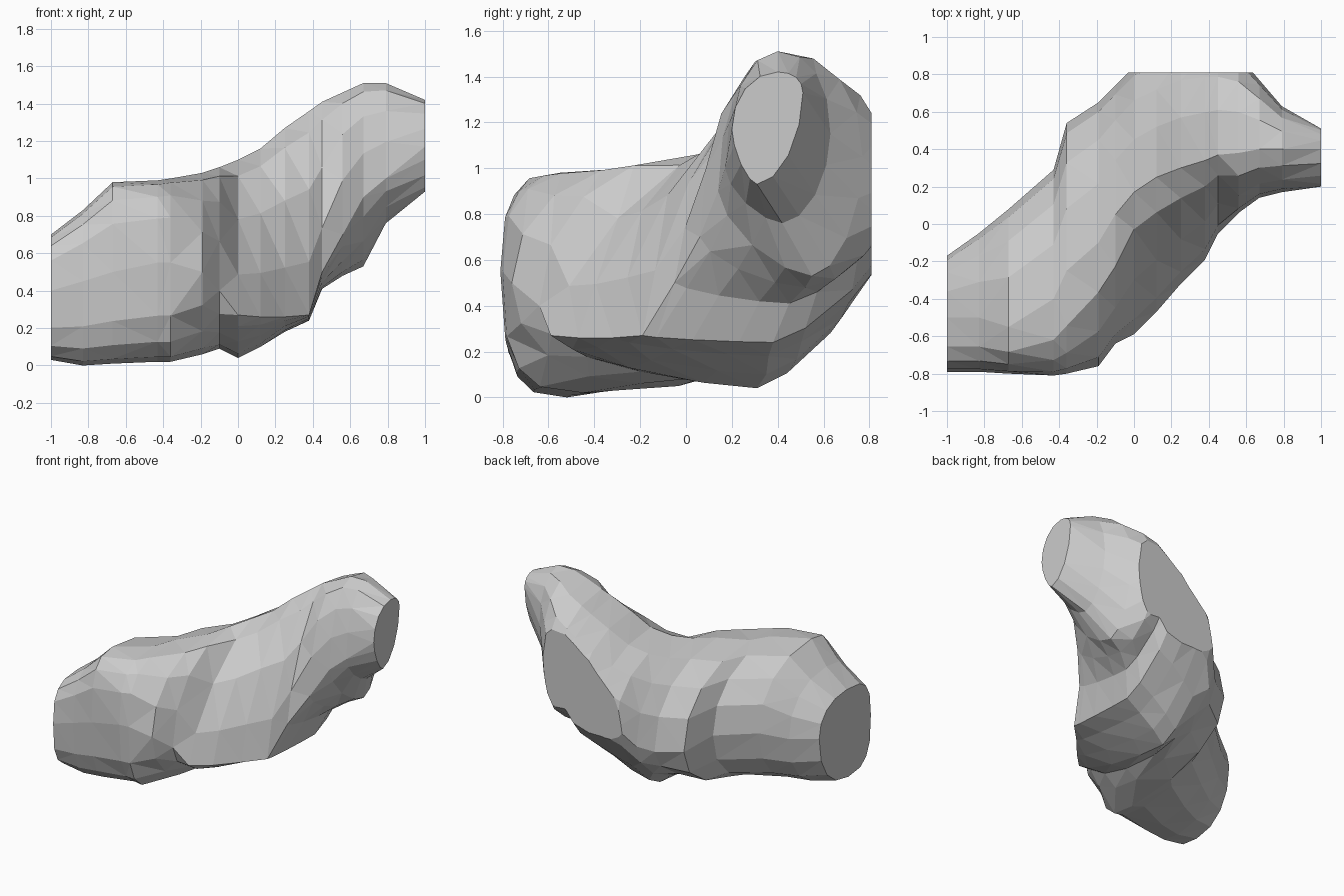
import bpy, bmesh, math

if "Cube" in bpy.data.objects:
    bpy.data.objects.remove(bpy.data.objects["Cube"])

# Cross-sections along x: x, then the four extreme points of the outline:
# front (y, z), back (y, z), bottom (z, y), top (z, y)
SECTIONS = [
    (-1.00, -.79, .40, -.17, .45, .03, -.52, .70, -.50),
    (-0.83, -.79, .45, -.05, .45, .00, -.52, .83, -.50),
    (-0.67, -.80, .50, .08, .50, .01, -.50, .98, -.55),
    (-0.43, -.81, .55, .29, .50, .02, -.40, .99, -.40),
    (-0.36, -.80, .55, .54, .45, .02, -.45, 1.0, -.25),
    (-0.19, -.76, .50, .65, .45, .06, -.20, 1.03, -.10),
    (-0.10, -.64, .40, .74, .50, .09, .10, 1.06, .05),
    (0.00, -.59, .27, .84, .65, .04, .31, 1.10, .17),
    (0.12, -.47, .26, .89, .72, .10, .35, 1.16, .25),
    (0.25, -.32, .26, .94, .77, .18, .36, 1.27, .30),
    (0.38, -.19, .27, .95, .82, .24, .38, 1.36, .34),
    (0.45, -.05, .50, .94, .87, .41, .45, 1.41, .37),
    (0.56, .06, .70, .90, .93, .48, .52, 1.46, .38),
    (0.67, .14, .90, .77, 1.05, .53, .55, 1.51, .40),
    (0.79, .17, 1.0, .63, 1.15, .76, .42, 1.51, .40),
    (1.00, .20, 1.17, .51, 1.33, .93, .31, 1.42, .40),
]
STEPS = 4      # flat facets per quarter of the outline


def fullness(x):
    """Arc powers: front-top, back-top, back-low, front-low (1 = ellipse)."""
    if x < -.25:
        return .65, .9, .9, .65
    if x < -.05:
        return .95, .9, 1.1, .95
    if x < .5:
        return 1.4, .9, 1.45, 1.4
    return 1.0, .9, 1.1, 1.3


def arc(start, end, power):
    """Quarter arc from a side extreme (y, z) to a top/bottom extreme."""
    for i in range(STEPS + 1):
        a = math.pi / 2 * i / STEPS
        c, s = max(math.cos(a), 0) ** power, math.sin(a) ** power
        yield (end[0] + (start[0] - end[0]) * c,
               start[1] + (end[1] - start[1]) * s)


def outline(x, fy, fz, by, bz, lz, ly, tz, ty):
    front, back, low, top = (fy, fz), (by, bz), (ly, lz), (ty, tz)
    ft, bt, bl, fl = fullness(x)
    q = [list(arc(front, top, ft)), list(arc(back, top, bt))[::-1],
         list(arc(back, low, bl)), list(arc(front, low, fl))[::-1]]
    return [p for part in q for p in part[:-1]]


# Loft the faceted body through the cross-sections
bm = bmesh.new()
rings = [[bm.verts.new((s[0], y, z)) for y, z in outline(*s)] for s in SECTIONS]
n = len(rings[0])
for a, b in zip(rings, rings[1:]):
    for i in range(n):
        j = (i + 1) % n
        bm.faces.new((a[i], a[j], b[j], b[i]))
bm.faces.new(rings[0])
bm.faces.new(rings[-1][::-1])
bmesh.ops.triangulate(bm, faces=[f for f in bm.faces if len(f.verts) == 4])

# Slice the back branch flat and close it
bmesh.ops.bisect_plane(bm, geom=bm.verts[:] + bm.edges[:] + bm.faces[:],
                       plane_co=(0, .81, 0), plane_no=(0, 1, 0), clear_outer=True)
bmesh.ops.holes_fill(bm, edges=[e for e in bm.edges if e.is_boundary], sides=0)
bmesh.ops.recalc_face_normals(bm, faces=bm.faces[:])

mesh = bpy.data.meshes.new("branching_body")
bm.to_mesh(mesh)
bm.free()
body = bpy.data.objects.new("branching_body", mesh)
bpy.context.collection.objects.link(body)
